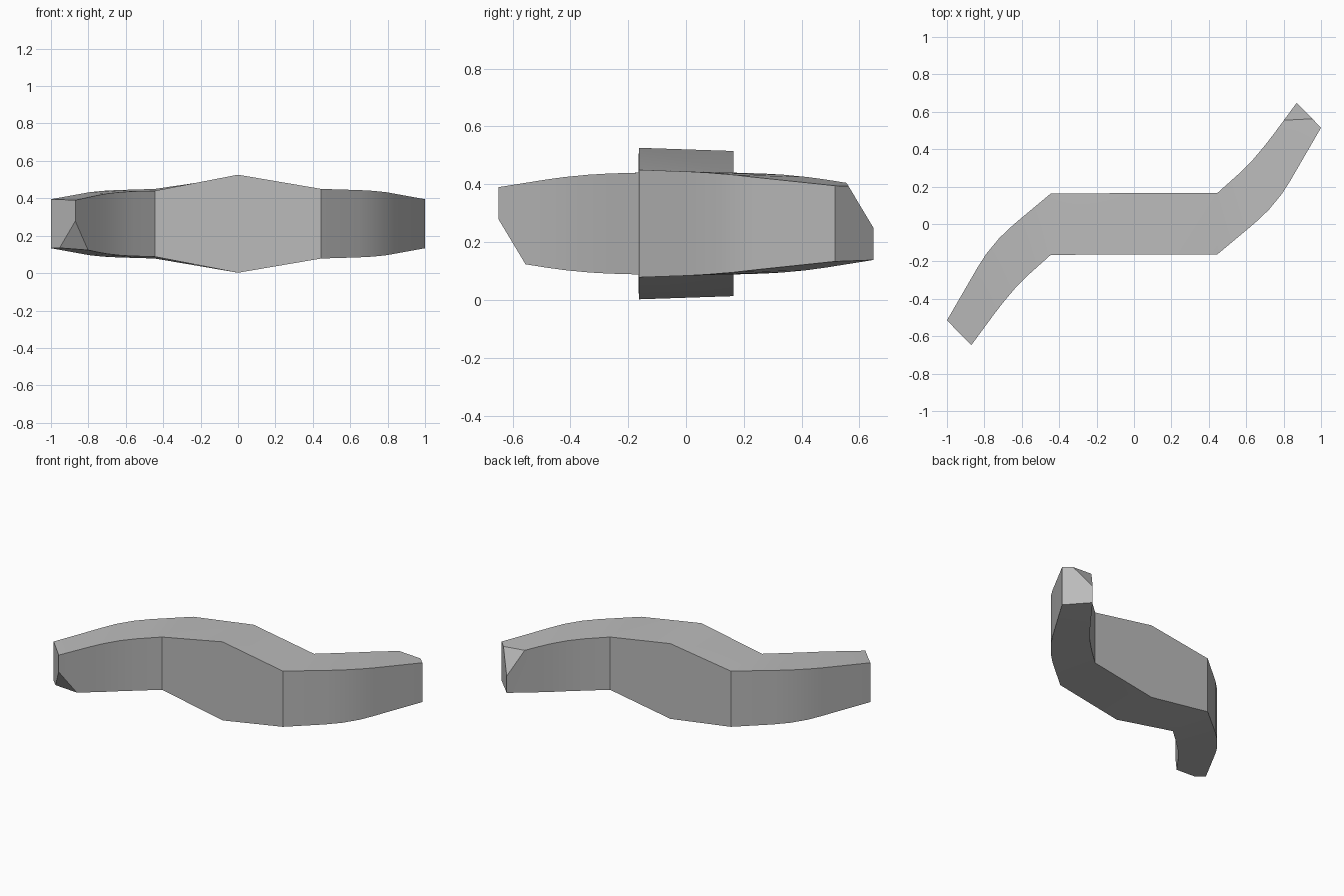
import bpy, bmesh, math
from mathutils import Vector

default = bpy.data.objects.get("Cube")
if default:
    bpy.data.objects.remove(default)

MID = 0.264  # mid height of the whole bar

# One arm: (front x, front y, half height), (back x, back y, half height)
ARM = [
    ((.445, -.163, .186), (.445, .165, .176)),
    ((.645, .004, .180), (.56, .268, .173)),
    ((.72, .075, .176), (.63, .337, .169)),
    ((.79, .16, .169), (.70, .42, .161)),
    ((.835, .23, .161), (.75, .485, .152)),
    ((1.0, .515, .131), (.87, .648, .126)),
]
HUB = ((0, -.163, .262), (0, .165, .251))


def half_turn(p):
    return (-p[0], -p[1], p[2])


# Cross sections from the -x tip through the hub to the +x tip
sections = [(half_turn(b), half_turn(f)) for f, b in reversed(ARM)] + [HUB] + ARM

bm = bmesh.new()
rings = []
for f, b in sections:
    corners = [(f, -1), (f, 1), (b, 1), (b, -1)]
    rings.append([bm.verts.new((p[0], p[1], MID + s * p[2])) for p, s in corners])
for r0, r1 in zip(rings, rings[1:]):
    for i in range(4):
        j = (i + 1) % 4
        bm.faces.new((r0[i], r0[j], r1[j], r1[i]))
bm.faces.new(rings[0])
bm.faces.new(rings[-1])
bmesh.ops.recalc_face_normals(bm, faces=bm.faces[:])

# Slice one corner off each tip: upper on the +x tip, lower on the -x tip
a, b, c = Vector((.80, .555, .405)), Vector((.957, .56, .397)), Vector((.87, .648, .25))
normal = (b - a).cross(c - a).normalized()
if normal.y < 0:
    normal.negate()
centre = Vector((0, 0, MID))
for point, direction in ((a, normal), (2 * centre - a, -normal)):
    cut = bmesh.ops.bisect_plane(
        bm, geom=bm.verts[:] + bm.edges[:] + bm.faces[:], dist=1e-5,
        plane_co=point, plane_no=direction, clear_outer=True)
    edges = [e for e in cut["geom_cut"] if isinstance(e, bmesh.types.BMEdge)]
    bmesh.ops.holes_fill(bm, edges=edges, sides=0)
bmesh.ops.recalc_face_normals(bm, faces=bm.faces[:])

mesh = bpy.data.meshes.new("curved_bar")
bm.to_mesh(mesh)
bm.free()
bar = bpy.data.objects.new("curved_bar", mesh)
bpy.context.collection.objects.link(bar)

# Plain grey finish
grey = bpy.data.materials.new("plain_grey")
grey.use_nodes = True
colour = (.5, .5, .5, 1)
grey.diffuse_color = colour
grey.node_tree.nodes["Principled BSDF"].inputs["Base Color"].default_value = colour
mesh.materials.append(grey)

# Smooth along the curved arms, crisp at the corners
bpy.ops.object.select_all(action="DESELECT")
bar.select_set(True)
bpy.context.view_layer.objects.active = bar
bpy.ops.object.shade_smooth_by_angle(angle=math.radians(30))
